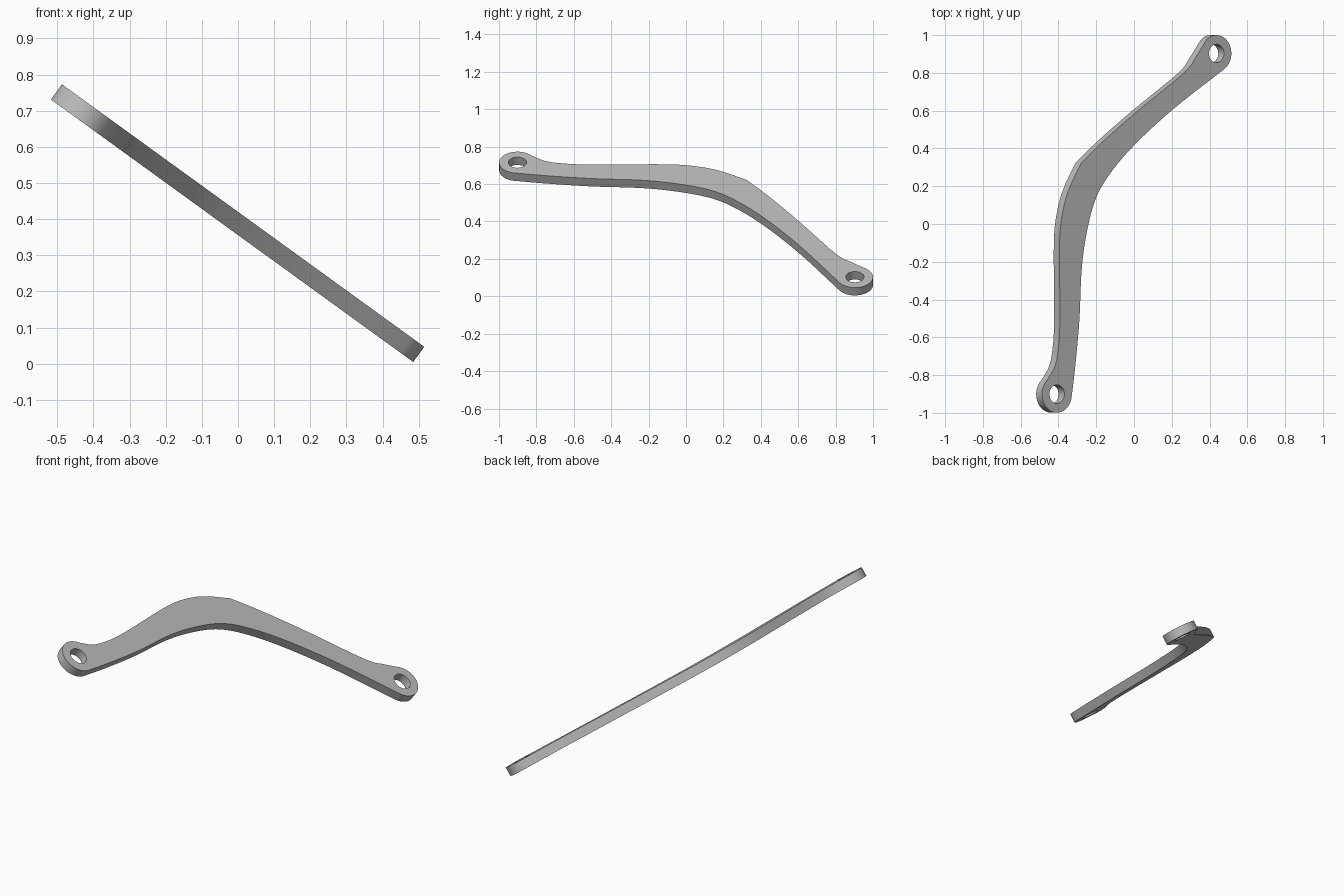
import bpy, bmesh, math
from mathutils import Vector

cube = bpy.data.objects.get("Cube")
if cube:
    bpy.data.objects.remove(cube)

TILT = math.atan2(0.726, 1.002)
COS = math.cos(TILT)
THICK = 0.052
NORMAL = Vector((math.sin(TILT), 0, COS))


def on_plane(x, y):
    """Lift a plan point onto the tilted upper surface."""
    return Vector((x, y, 0.773 - math.tan(TILT) * (x + 0.487)))


def arc(centre, radius, start, end, steps):
    """Arc that is circular within the tilted plane."""
    angles = [math.radians(start + (end - start) * i / steps) for i in range(steps + 1)]
    return [(centre[0] + radius * COS * math.cos(a), centre[1] + radius * math.sin(a))
            for a in angles]


def smooth_path(points, steps=5):
    """Spline through the points, without its two end points."""
    pts = [Vector(p) for p in points]
    pts = [2 * pts[0] - pts[1]] + pts + [2 * pts[-1] - pts[-2]]
    out = []
    for a, b, c, d in zip(pts, pts[1:], pts[2:], pts[3:]):
        for i in range(steps):
            t = i / steps
            out.append(tuple(0.5 * (2 * b + (c - a) * t + (2 * a - 5 * b + 4 * c - d) * t ** 2
                                    + (3 * b - a - 3 * c + d) * t ** 3)))
    return out[1:]


# Rounded ends
front_eye, back_eye = (-0.408, -0.901), (0.437, 0.903)
front_arc = arc(front_eye, 0.098, 130, 345, 24)
back_arc = arc(back_eye, 0.097, -57, 152, 24)

# Long curved edges of the arm
inner_edge = smooth_path([front_arc[-1], (-0.31, -0.744), (-0.289, -0.506), (-0.277, -0.241),
                          (-0.25, -0.045), (-0.204, 0.13), (-0.13, 0.262), (0, 0.416),
                          (0.204, 0.605), back_arc[0]])
outer_upper = smooth_path([back_arc[-1], (0.328, 0.885), (0.265, 0.8), (0.03, 0.607),
                           (-0.152, 0.448), (-0.278, 0.325)])
outer_lower = smooth_path([(-0.278, 0.325), (-0.342, 0.19), (-0.376, 0.07), (-0.394, -0.1),
                           (-0.392, -0.506), (-0.402, -0.67), (-0.42, -0.755), front_arc[0]])
outline = front_arc + inner_edge + back_arc + outer_upper + [(-0.278, 0.325)] + outer_lower
holes = [arc(c, 0.049, 0, 360, 32)[:-1] for c in (front_eye, back_eye)]

# Fill the outline around its holes, then thicken it
bm = bmesh.new()
edges = []
for loop in [outline] + holes:
    verts = [bm.verts.new(on_plane(*p)) for p in loop]
    edges += [bm.edges.new((v, verts[i - 1])) for i, v in enumerate(verts)]
bmesh.ops.triangle_fill(bm, edges=edges, use_beauty=True, normal=NORMAL)
result = bmesh.ops.extrude_face_region(bm, geom=bm.faces[:], use_keep_orig=True)
moved = [g for g in result["geom"] if isinstance(g, bmesh.types.BMVert)]
bmesh.ops.translate(bm, verts=moved, vec=-NORMAL * THICK)
bmesh.ops.recalc_face_normals(bm, faces=bm.faces[:])
mesh = bpy.data.meshes.new("curved_link_arm")
bm.to_mesh(mesh)
bm.free()

arm = bpy.data.objects.new("curved_link_arm", mesh)
bpy.context.collection.objects.link(arm)

# Plain grey finish
grey = bpy.data.materials.new("plain_grey")
grey.use_nodes = True
colour = (0.5, 0.5, 0.5, 1)
grey.diffuse_color = colour
grey.node_tree.nodes["Principled BSDF"].inputs["Base Color"].default_value = colour
mesh.materials.append(grey)

bpy.ops.object.select_all(action="DESELECT")
arm.select_set(True)
bpy.context.view_layer.objects.active = arm
bpy.ops.object.shade_smooth_by_angle(angle=math.radians(30))
